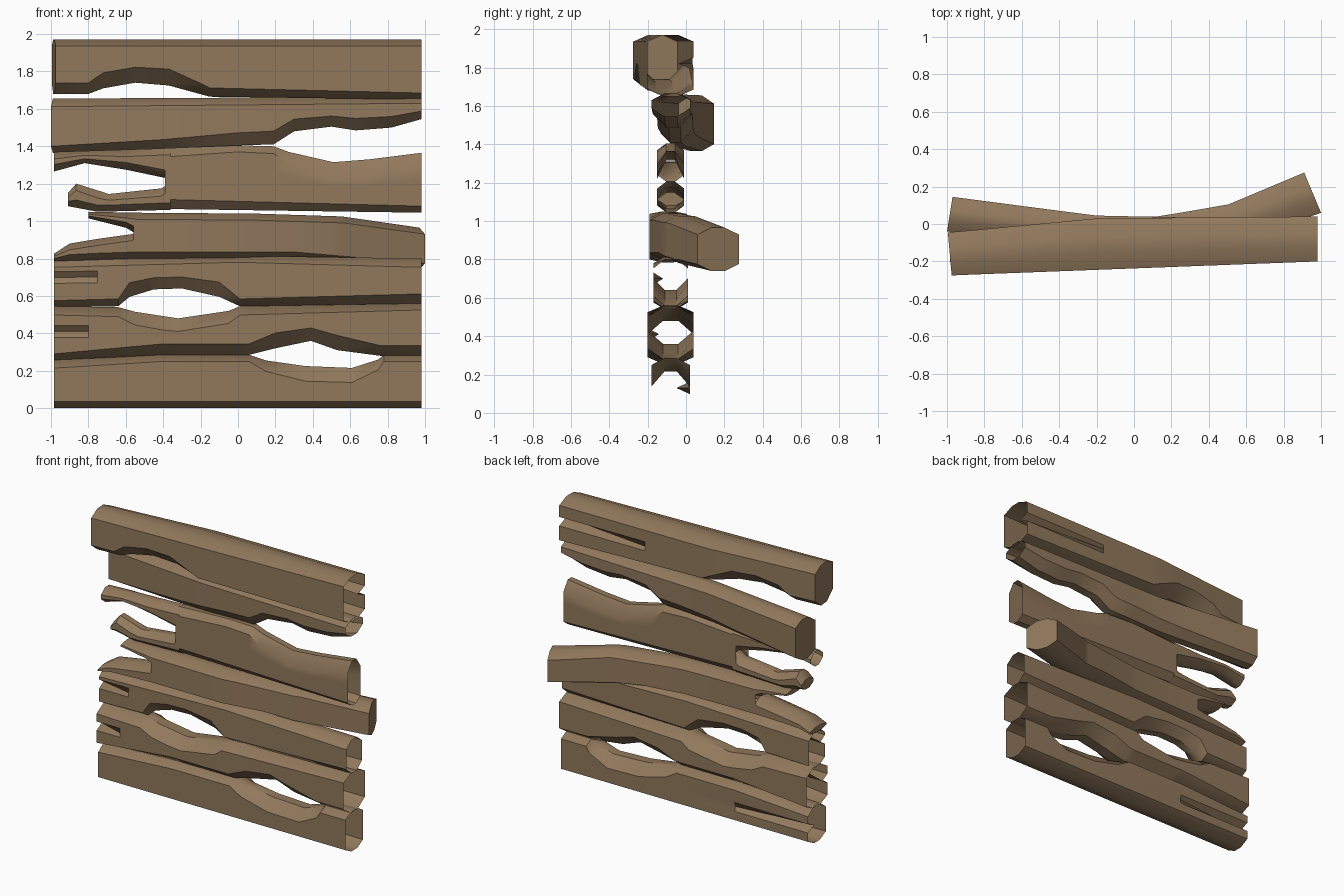
import bpy, bmesh, math

if "Cube" in bpy.data.objects:
    bpy.data.objects.remove(bpy.data.objects["Cube"])

wood = bpy.data.materials.new("weathered brown wood")
wood.diffuse_color = (0.285, 0.19, 0.108, 1)
wood.use_nodes = True
wood.node_tree.nodes["Principled BSDF"].inputs["Base Color"].default_value = wood.diffuse_color


def lerp(pts, x):
    """Piecewise linear value of a list of (x, value) pairs."""
    if x <= pts[0][0]:
        return pts[0][1]
    for (x0, v0), (x1, v1) in zip(pts, pts[1:]):
        if x <= x1:
            return v0 + (v1 - v0) * (x - x0) / (x1 - x0)
    return pts[-1][1]


def shell(bm, x0, x1, bottom, top, front, back, pinch=0.8, skew=((0, 0),),
          caps="", crease=None):
    """Hollow chamfered timber lofted along x between edge polylines.
    crease = (side, z, depth polyline): a V groove along one side."""
    xs = {x0, x1}
    for line in (bottom, top, front, back) + ((crease[2],) if crease else ()):
        xs |= {p[0] for p in line if x0 < p[0] < x1}
    lo = min(p[1] for p in bottom)
    hi = max(p[1] for p in top)
    rings = []
    for x in sorted(xs):
        zb, zt = lerp(bottom, x), lerp(top, x)
        yf, yb = lerp(front, x), lerp(back, x)
        yc, hw, h = (yf + yb) / 2, (yb - yf) / 2, zt - zb
        cb = min(0.035 + pinch * (zb - lo), h * 0.36)   # chamfer grows at gaps
        ct = min(0.035 + pinch * (hi - zt), h * 0.36)
        zl, zh = zb + cb, zt - ct

        def side(y, name, sign):
            zm, d = (zl + zh) / 2, 0
            if crease and crease[0] == name:
                d = lerp(crease[2], x)
                zm = min(max(crease[1], zl + 0.3 * (zh - zl)), zh - 0.3 * (zh - zl))
            g = min(0.032, 0.25 * (zh - zl))
            return [(y, zl), (y, zm - g), (y + sign * d, zm), (y, zm + g), (y, zh)]

        prof = [(yc - 0.33 * hw, zb)] + side(yf, "front", 1)
        prof += [(yc - 0.33 * hw, zt), (yc + 0.33 * hw, zt)]
        prof += side(yb, "back", -1)[::-1] + [(yc + 0.33 * hw, zb)]
        s = lerp(skew, x)
        rings.append([bm.verts.new((x + s * (y - yc), y, z)) for y, z in prof])
    for a, b in zip(rings, rings[1:]):
        for i in range(len(a)):
            j = (i + 1) % len(a)
            bm.faces.new((a[i], b[i], b[j], a[j]))
    if "L" in caps:
        bm.faces.new(rings[0])
    if "R" in caps:
        bm.faces.new(rings[-1][::-1])


def timber(name, *parts):
    bm = bmesh.new()
    for p in parts:
        shell(bm, **p)
    bmesh.ops.remove_doubles(bm, verts=bm.verts, dist=0.0005)
    bmesh.ops.recalc_face_normals(bm, faces=bm.faces)
    me = bpy.data.meshes.new(name)
    bm.to_mesh(me)
    bm.free()
    me.materials.append(wood)
    ob = bpy.data.objects.new(name, me)
    bpy.context.collection.objects.link(ob)
    bpy.context.view_layer.objects.active = ob
    ob.select_set(True)
    bpy.ops.object.shade_smooth_by_angle(angle=math.radians(35))
    ob.select_set(False)


E = 0.985  # half length of the straight timbers

# Top beam, slightly turned, worn underneath on the left
timber("top_beam", dict(
    x0=-E, x1=0.98,
    bottom=[(-E, 1.68), (-0.8, 1.68), (-0.72, 1.71), (-0.55, 1.74), (-0.37, 1.725),
            (-0.15, 1.665), (0.98, 1.65)],
    top=[(-1, 1.97), (1, 1.97)],
    front=[(-E, -0.275), (E, -0.2)], back=[(-E, -0.045), (-0.2, 0.03), (E, 0.04)],
    skew=[(-E, -0.09), (-0.8, 0)], caps="L",
    crease=("back", 1.82, [(0.3, 0), (0.98, 0.08)])))

# Second beam, left end swung back, eaten away at lower right
timber("second_beam", dict(
    x0=-E, x1=0.98,
    bottom=[(-E, 1.365), (-0.4, 1.385), (0.0, 1.405), (0.19, 1.41), (0.3, 1.48), (0.5, 1.505),
            (0.63, 1.485), (0.82, 1.5), (0.98, 1.545)],
    top=[(-E, 1.655), (0.98, 1.665)],
    front=[(-E, -0.04), (-0.2, -0.13), (E, -0.18)],
    back=[(-E, 0.145), (-0.2, 0.045), (E, 0.02)],
    skew=[(-E, 0.16), (-0.7, 0)], caps="L"))

# Third beam, left end split into two prongs
y3 = dict(front=[(-1, -0.15), (1, -0.15)], back=[(-1, -0.01), (1, -0.01)])
timber("third_beam",
       dict(x0=-0.39, x1=0.98, bottom=[(-0.4, 1.065), (0.98, 1.045)],
            top=[(-0.39, 1.39), (0.0, 1.405), (0.19, 1.4), (0.27, 1.37), (0.51, 1.315),
                 (0.7, 1.33), (0.98, 1.365)], **y3),
       dict(x0=-E, x1=-0.36,
            bottom=[(-E, 1.265), (-0.82, 1.31), (-0.6, 1.275), (-0.385, 1.23), (-0.36, 1.205)],
            top=[(-E, 1.37), (-0.36, 1.39)], pinch=0.3, **y3),
       dict(x0=-0.91, x1=-0.36, bottom=[(-0.91, 1.08), (-0.75, 1.05), (-0.36, 1.06)],
            top=[(-0.91, 1.15), (-0.865, 1.2), (-0.69, 1.145), (-0.41, 1.175), (-0.36, 1.205)],
            pinch=0.3, caps="L", **y3))

# Fourth beam, split on the left and bent backwards on the right
y4 = dict(front=[(-1, -0.19), (0, -0.19), (0.5, -0.11), (0.955, 0.06)],
          back=[(-1, 0.0), (0, 0.02), (0.52, 0.105), (0.955, 0.275)], pinch=0)
timber("fourth_beam",
       dict(x0=-0.56, x1=0.955, bottom=[(-0.56, 0.8), (0.3, 0.8), (0.955, 0.74)],
            top=[(-0.56, 1.045), (0.1, 1.04), (0.55, 1.025), (0.955, 0.965)],
            skew=[(0.3, 0), (0.955, -0.42)], caps="R", **y4),
       dict(x0=-0.8, x1=-0.55, bottom=[(-0.8, 1.015), (-0.6, 0.965), (-0.55, 0.935)],
            top=[(-0.8, 1.05), (-0.55, 1.045)], caps="L", **y4),
       dict(x0=-E, x1=-0.55, bottom=[(-E, 0.785), (-0.55, 0.8)],
            top=[(-E, 0.825), (-0.9, 0.88), (-0.75, 0.905), (-0.57, 0.93), (-0.55, 0.94)],
            caps="L", **y4))

# Fifth beam, hollowed underneath
timber("fifth_beam", dict(
    x0=-E, x1=0.98,
    bottom=[(-E, 0.54), (-0.64, 0.545), (-0.58, 0.595), (-0.45, 0.635), (-0.3, 0.64),
            (-0.1, 0.595), (0.01, 0.545), (0.98, 0.56)],
    top=[(-E, 0.8), (0, 0.815), (0.98, 0.8)],
    front=[(-1, -0.17), (1, -0.17)], back=[(-1, 0.01), (1, 0.01)],
    crease=("front", 0.7, [(-E, 0.05), (-0.75, 0)])))

# Sixth beam, worn on top left and below right
timber("sixth_beam", dict(
    x0=-E, x1=0.98,
    bottom=[(-E, 0.255), (-0.4, 0.285), (0.06, 0.285), (0.2, 0.32), (0.39, 0.36),
            (0.53, 0.31), (0.76, 0.28), (0.98, 0.28)],
    top=[(-E, 0.545), (-0.64, 0.54), (-0.55, 0.515), (-0.32, 0.48), (-0.05, 0.52),
         (0.01, 0.545), (0.98, 0.56)],
    front=[(-1, -0.2), (1, -0.2)], back=[(-1, 0.04), (1, 0.04)],
    crease=("front", 0.41, [(-E, 0.06), (-0.8, 0)])))

# Bottom beam resting on the ground, dipped on the right
timber("bottom_beam", dict(
    x0=-E, x1=0.98,
    bottom=[(-1, 0), (1, 0)],
    top=[(-E, 0.265), (-0.4, 0.285), (0.06, 0.285), (0.15, 0.255), (0.36, 0.225),
         (0.61, 0.215), (0.75, 0.26), (0.78, 0.285), (0.98, 0.285)],
    front=[(-1, -0.18), (1, -0.18)], back=[(-1, 0.02), (1, 0.02)],
    crease=("back", 0.13, [(-E, 0.07), (-0.3, 0)])))
